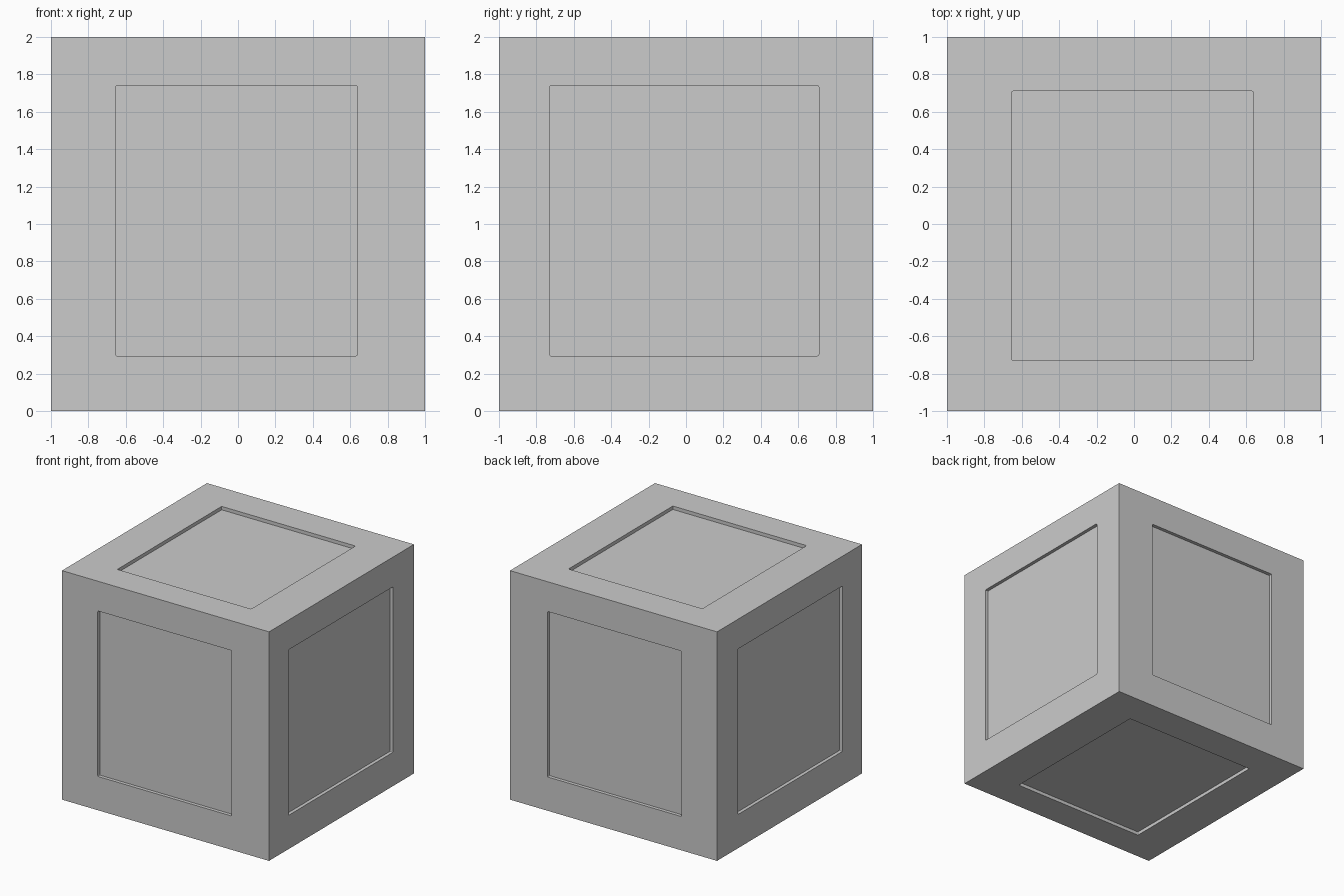
import bpy, bmesh
from mathutils import Vector

if "Cube" in bpy.data.objects:
    bpy.data.objects.remove(bpy.data.objects["Cube"])

LO = Vector((-0.655, -0.73, 0.295))   # panel limits on each axis
HI = Vector((0.638, 0.71, 1.74))
BLOCK_LO, BLOCK_HI = Vector((-1, -1, 0)), Vector((1, 1, 2))
DEPTH = 0.03


def add_box(bm, lo, hi, round_axis=None):
    geo = bmesh.ops.create_cube(bm, size=1)
    size, mid = hi - lo, (hi + lo) / 2
    for v in geo["verts"]:
        v.co = Vector([v.co[i] * size[i] + mid[i] for i in range(3)])
    if round_axis is not None:
        edges = {e for v in geo["verts"] for e in v.link_edges}
        edges = [e for e in edges
                 if abs(e.verts[0].co[round_axis] - e.verts[1].co[round_axis]) > 1e-4]
        bmesh.ops.bevel(bm, geom=edges, offset=0.008, segments=2,
                        profile=0.5, affect='EDGES')


def make_object(name, bm):
    bmesh.ops.recalc_face_normals(bm, faces=bm.faces)
    mesh = bpy.data.meshes.new(name)
    bm.to_mesh(mesh)
    bm.free()
    obj = bpy.data.objects.new(name, mesh)
    bpy.context.collection.objects.link(obj)
    return obj


# Solid block
bm = bmesh.new()
add_box(bm, BLOCK_LO, BLOCK_HI)
block = make_object("panelled_block", bm)

# Shallow panel recess cutters, one for each of the six faces
bm = bmesh.new()
for axis in range(3):
    for face, inward in ((BLOCK_LO[axis], 1), (BLOCK_HI[axis], -1)):
        lo, hi = LO.copy(), HI.copy()
        a, b = face - 0.1 * inward, face + DEPTH * inward
        lo[axis], hi[axis] = min(a, b), max(a, b)
        add_box(bm, lo, hi, axis)
cutter = make_object("panel_cutters", bm)
cutter.hide_render = True
cutter.hide_viewport = True

mod = block.modifiers.new("panel_recesses", 'BOOLEAN')
mod.operation = 'DIFFERENCE'
mod.solver = 'EXACT'
mod.object = cutter
